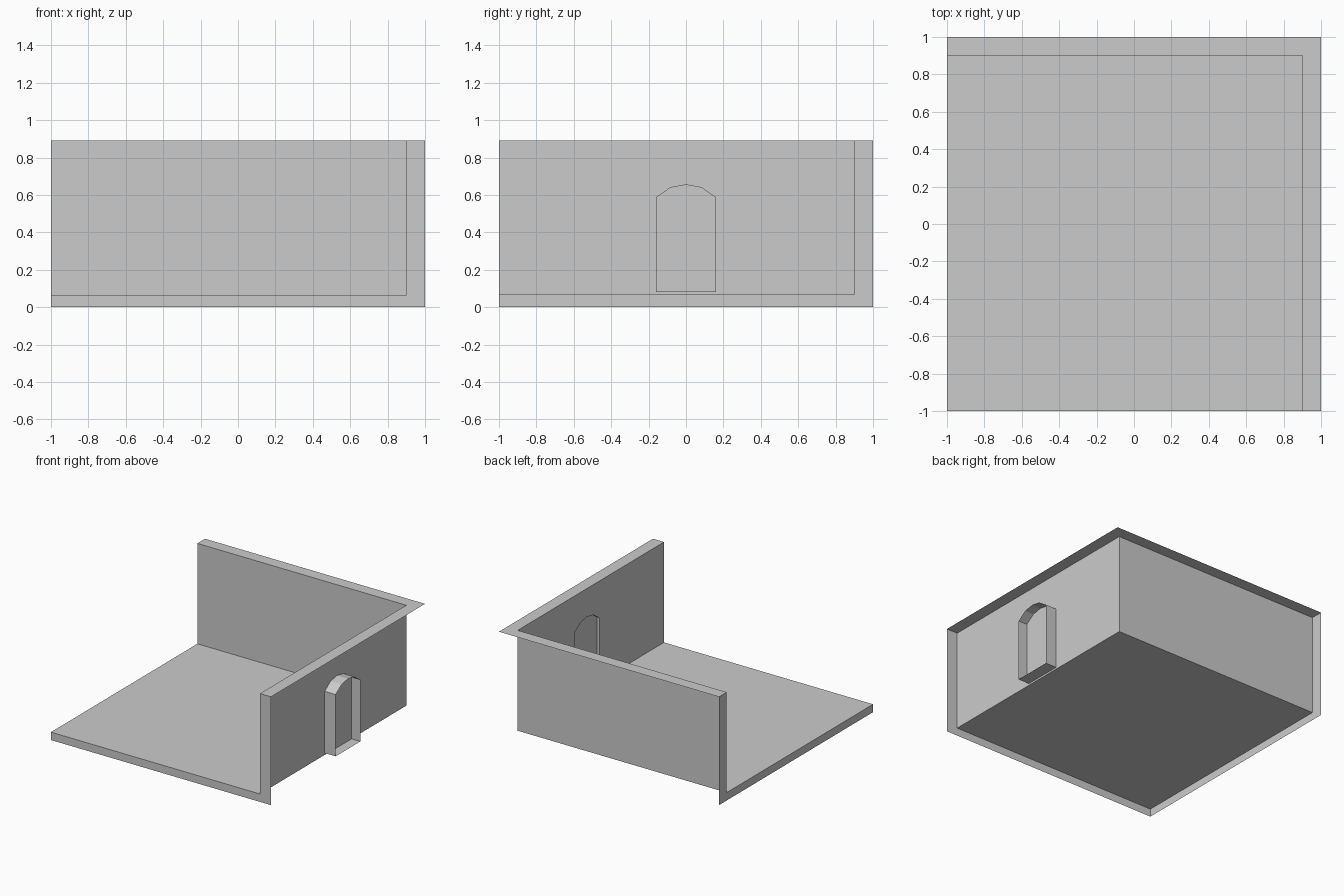
import bpy
import bmesh

if "Cube" in bpy.data.objects:
    bpy.data.objects.remove(bpy.data.objects["Cube"])

H, FLOOR, INNER = 0.89, 0.065, 0.9      # wall height, floor level, inner wall plane
PANEL_X = 0.92                          # recessed panel in the arched doorway

# arch outline in (y, z), running from bottom centre over the right half to the top
HALF = [(0.0, 0.08), (0.16, 0.08), (0.16, 0.588), (0.082, 0.642), (0.0, 0.657)]
ARCH = HALF + [(-y, z) for y, z in reversed(HALF[1:-1])]


def make_object(name, polygons):
    bm = bmesh.new()
    for poly in polygons:
        bm.faces.new([bm.verts.new(p) for p in poly])
    bmesh.ops.remove_doubles(bm, verts=bm.verts[:], dist=1e-5)
    bmesh.ops.recalc_face_normals(bm, faces=bm.faces[:])
    mesh = bpy.data.meshes.new(name)
    bm.to_mesh(mesh)
    bm.free()
    obj = bpy.data.objects.new(name, mesh)
    bpy.context.collection.objects.link(obj)
    return obj


# floor sheet
make_object("floor", [[(-1, -1, FLOOR), (INNER, -1, FLOOR),
                       (INNER, INNER, FLOOR), (-1, INNER, FLOOR)]])

# back wall sheet
make_object("back_wall", [[(-1, INNER, FLOOR), (INNER, INNER, FLOOR),
                           (INNER, INNER, H), (-1, INNER, H)]])

# right wall sheet, two halves around the arched opening
right_wall = []
for side, end in ((1, INNER), (-1, -1)):
    hole = [(INNER, side * y, z) for y, z in reversed(HALF)]
    right_wall.append([(INNER, 0, FLOOR), (INNER, end, FLOOR), (INNER, end, H),
                       (INNER, 0, H)] + hole)
make_object("right_wall", right_wall)

# L-shaped thickness strips: front edge, left edge and top rim (outside stays open)
outer = [(-1, 0), (1, 0), (1, H)]
inner = [(INNER, H), (INNER, FLOOR), (-1, FLOOR)]
profile = outer + inner
make_object("front_edge", [[(a, -1, z) for a, z in profile]])
make_object("left_edge", [[(-1, a, z) for a, z in profile]])
make_object("top_rim", [[(-1, 1, H), (1, 1, H), (1, -1, H),
                         (INNER, -1, H), (INNER, INNER, H), (-1, INNER, H)]])

# doorway lining running through the wall thickness
pairs = list(zip(ARCH, ARCH[1:] + ARCH[:1]))
make_object("door_lining", [[(INNER, *a), (1, *a), (1, *b), (INNER, *b)]
                            for a, b in pairs])

# door panel
make_object("door_panel", [[(PANEL_X, y, z) for y, z in ARCH]])
